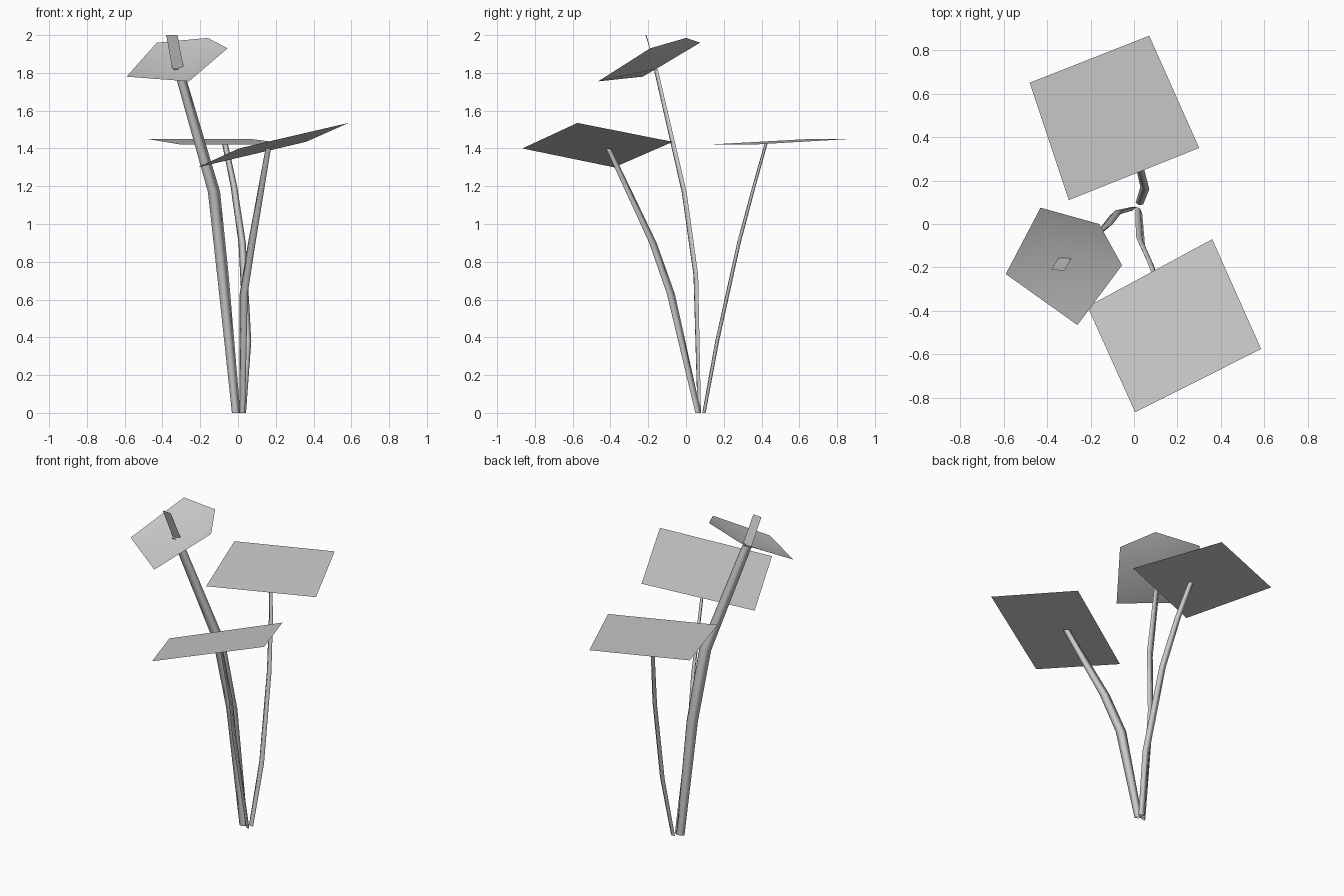
import bpy, bmesh, math

cube = bpy.data.objects.get("Cube")
if cube:
    bpy.data.objects.remove(cube, do_unlink=True)

# Single material
GREY = (0.6, 0.6, 0.6, 1)
grey = bpy.data.materials.new("plain_grey")
grey.use_nodes = True
grey.diffuse_color = GREY
grey.node_tree.nodes["Principled BSDF"].inputs["Base Color"].default_value = GREY


def finish(name, bm, smooth):
    bmesh.ops.recalc_face_normals(bm, faces=bm.faces)
    for face in bm.faces:
        face.smooth = smooth
    mesh = bpy.data.meshes.new(name)
    bm.to_mesh(mesh)
    bm.free()
    mesh.materials.append(grey)
    obj = bpy.data.objects.new(name, mesh)
    bpy.context.collection.objects.link(obj)
    return obj


def stem(name, path, widths, flatness, angle, sides=4):
    """Open flattened tube: one level ring at each path point."""
    bm = bmesh.new()
    rings = []
    ca, sa = math.cos(math.radians(angle)), math.sin(math.radians(angle))
    for (x, y, z), w in zip(path, widths):
        ring = []
        for i in range(sides):
            t = math.tau * i / sides
            u, v = w * math.cos(t), w * flatness * math.sin(t)
            ring.append(bm.verts.new((x + u * ca - v * sa, y + u * sa + v * ca, z)))
        rings.append(ring)
    for low, high in zip(rings, rings[1:]):
        for i in range(sides):
            j = (i + 1) % sides
            bm.faces.new((low[i], low[j], high[j], high[i]))
    return finish(name, bm, True)


def sheet(name, corners, centre=None):
    """Thin sheet; with a centre point it becomes a shallow cup."""
    bm = bmesh.new()
    rim = [bm.verts.new(c) for c in corners]
    if centre:
        hub = bm.verts.new(centre)
        for a, b in zip(rim, rim[1:] + rim[:1]):
            bm.faces.new((hub, a, b))
    else:
        bm.faces.new(rim)
    obj = finish(name, bm, centre is not None)
    # Keep the sheet facing up
    if sum(p.normal.z for p in obj.data.polygons) < 0:
        obj.data.flip_normals()
    return obj


# Stems
stem("flower_stem",
     [(-0.01, 0.07, 0), (-0.08, 0.052, 0.73), (-0.127, -0.01, 1.17), (-0.315, -0.16, 1.82)],
     [0.024, 0.033, 0.035, 0.028], 0.36, 22)
stem("front_leaf_stem",
     [(0.022, 0.065, 0), (0.03, -0.08, 0.63), (0.073, -0.175, 0.9), (0.16, -0.41, 1.4)],
     [0.022, 0.03, 0.028, 0.02], 0.4, -45)
stem("back_leaf_stem",
     [(0.025, 0.095, 0), (0.05, 0.165, 0.38), (0.022, 0.28, 0.9),
      (-0.022, 0.36, 1.2), (-0.07, 0.425, 1.43)],
     [0.018, 0.021, 0.02, 0.018, 0.016], 0.5, -15)

# Leaves
sheet("back_leaf", [(-0.48, 0.65, 1.45), (0.07, 0.866, 1.45),
                    (0.30, 0.35, 1.42), (-0.30, 0.11, 1.42)])
sheet("front_leaf", [(0.36, -0.07, 1.435), (0.585, -0.575, 1.535),
                     (0.005, -0.866, 1.40), (-0.214, -0.38, 1.30)])

# Cupped flower with a flat stamen
sheet("flower_cup", [(-0.43, 0.075, 1.96), (-0.16, 0, 1.985), (-0.055, -0.19, 1.93),
                     (-0.26, -0.465, 1.755), (-0.59, -0.23, 1.78)],
      (-0.32, -0.16, 1.82))
sheet("stamen", [(-0.347, -0.155, 1.82), (-0.287, -0.155, 1.82),
                 (-0.32, -0.215, 2.0), (-0.38, -0.21, 2.0)])
